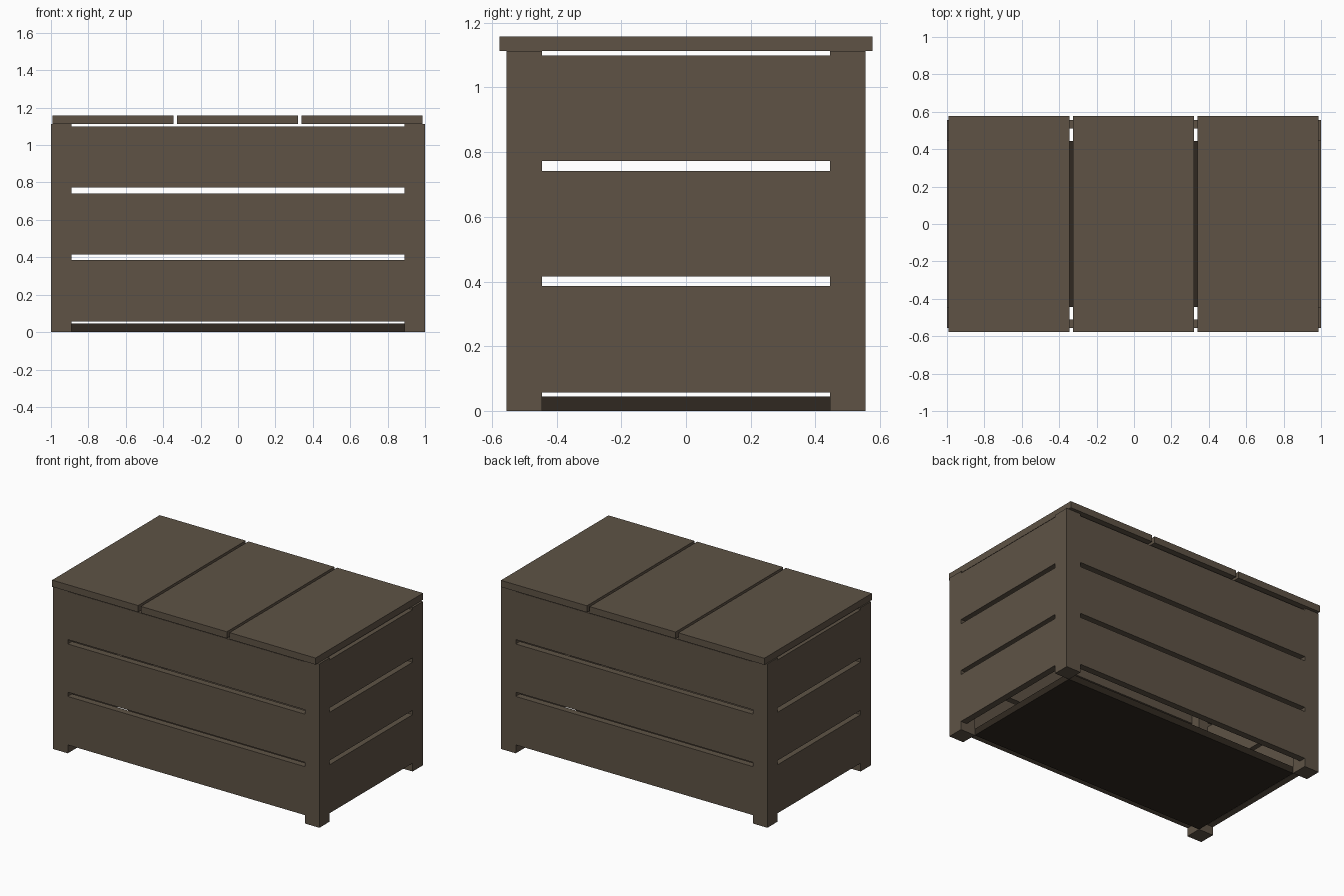
import bpy
import bmesh
from mathutils import Vector

cube = bpy.data.objects.get("Cube")
if cube:
    bpy.data.objects.remove(cube, do_unlink=True)


def make_material(name, rgb):
    mat = bpy.data.materials.new(name)
    mat.use_nodes = True
    color = (*rgb, 1.0)
    mat.diffuse_color = color
    bsdf = mat.node_tree.nodes["Principled BSDF"]
    bsdf.inputs["Base Color"].default_value = color
    bsdf.inputs["Roughness"].default_value = 0.8
    return mat


wood = make_material("brown wood", (0.112, 0.086, 0.060))
dark_wood = make_material("dark brown wood", (0.030, 0.022, 0.015))


def box(name, low, high, mat):
    """Axis-aligned box between two opposite corners."""
    low, high = Vector(low), Vector(high)
    center, size = (low + high) / 2, high - low
    bm = bmesh.new()
    bmesh.ops.create_cube(bm, size=1)
    bmesh.ops.scale(bm, vec=size, verts=bm.verts)
    mesh = bpy.data.meshes.new(name)
    bm.to_mesh(mesh)
    bm.free()
    mesh.materials.append(mat)
    obj = bpy.data.objects.new(name, mesh)
    obj.location = center
    bpy.context.collection.objects.link(obj)
    return obj


X, Y = 1.0, 0.555            # outer half sizes of the body
IX, IY = 0.89, 0.445         # inner faces of the corner posts
BODY_TOP, LID_TOP = 1.112, 1.157
BOARD = 0.045                # board thickness
SIDES = {"left": 1, "right": -1}
ENDS = {"front": -1, "back": 1}


def span(sign, a, b):
    return sorted((sign * a, sign * b))


# Corner posts, which also form the feet
for side, sx in SIDES.items():
    for end, sy in ENDS.items():
        x0, x1 = span(sx, IX, X)
        y0, y1 = span(sy, IY, Y)
        box(f"{end}_{side}_post", (x0, y0, 0), (x1, y1, BODY_TOP), wood)

# Three wall boards per side, flush with the posts and separated by slots
rows = {"lower": (0.057, 0.386), "middle": (0.415, 0.742), "upper": (0.772, 1.098)}
for row, (z0, z1) in rows.items():
    for end, sy in ENDS.items():
        y0, y1 = span(sy, Y - BOARD, Y)
        box(f"{end}_{row}_board", (-IX, y0, z0), (IX, y1, z1), wood)
    for side, sx in SIDES.items():
        x0, x1 = span(sx, X - BOARD, X)
        box(f"{side}_{row}_board", (x0, -IY, z0), (x1, IY, z1), wood)

# Floor panel between the feet
box("floor_panel", (-IX, -IY, 0), (IX, IY, BOARD), dark_wood)

# Lid planks with narrow gaps
for name, x in (("right", -0.669), ("middle", -0.003), ("left", 0.663)):
    box(f"{name}_lid_plank", (x - 0.323, -0.577, BODY_TOP),
        (x + 0.323, 0.577, LID_TOP), wood)
